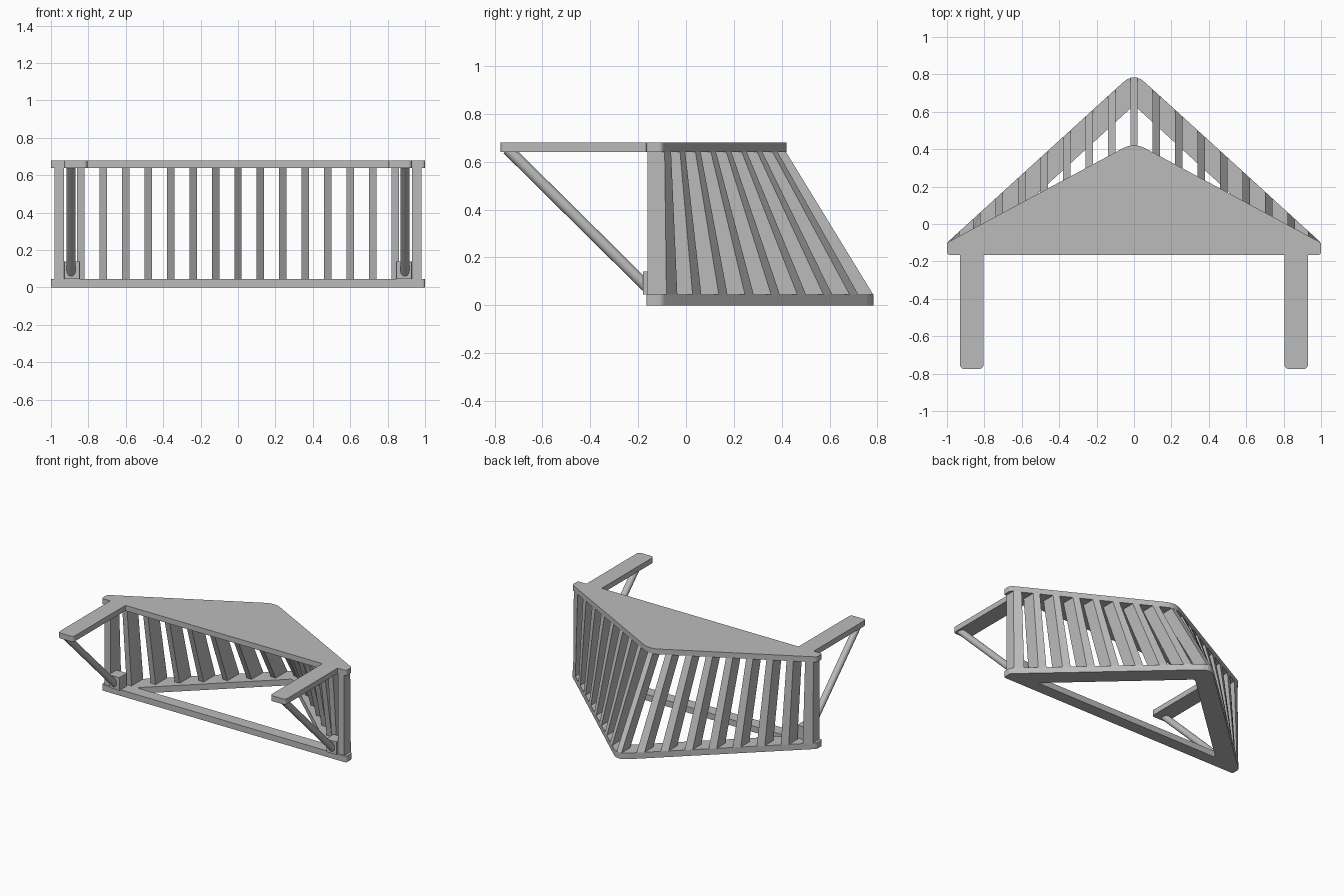
import bpy, bmesh
from mathutils import Vector

cube = bpy.data.objects.get("Cube")
if cube:
    bpy.data.objects.remove(cube, do_unlink=True)

grey = bpy.data.materials.new("plain grey")
grey.use_nodes = True
GREY = (0.5, 0.5, 0.5, 1)
grey.diffuse_color = GREY
grey.node_tree.nodes["Principled BSDF"].inputs["Base Color"].default_value = GREY

THICK, HEIGHT, FRONT, SIDE = 0.045, 0.68, -0.165, -0.1
PLATE_Z = HEIGHT - 0.04


def finish(bm, name):
    bmesh.ops.recalc_face_normals(bm, faces=bm.faces)
    mesh = bpy.data.meshes.new(name)
    bm.to_mesh(mesh)
    bm.free()
    mesh.materials.append(grey)
    obj = bpy.data.objects.new(name, mesh)
    bpy.context.collection.objects.link(obj)
    return obj


def rounded(corners, steps=5):
    """Round each (x, y, radius) corner of a closed outline."""
    out = []
    for i, (x, y, r) in enumerate(corners):
        p = Vector((x, y))
        a = p + (Vector(corners[i - 1][:2]) - p).normalized() * r
        b = p + (Vector(corners[(i + 1) % len(corners)][:2]) - p).normalized() * r
        for k in range(steps + 1):
            t = k / steps
            out.append(a * (1 - t) ** 2 + p * 2 * t * (1 - t) + b * t ** 2)
    return out


def mirrored(half):
    """Complete a right-hand outline that ends at the centre line."""
    return half + [(-x, y, r) for x, y, r in reversed(half) if x > 0]


def slab(name, loops, z0, z1):
    """Extrude an outline, with optional holes, between two heights."""
    bm = bmesh.new()
    for loop in loops:
        verts = [bm.verts.new((p.x, p.y, z0)) for p in loop]
        for i, v in enumerate(verts):
            bm.edges.new((verts[i - 1], v))
    bmesh.ops.triangle_fill(bm, edges=bm.edges[:], use_beauty=True)
    made = bmesh.ops.extrude_face_region(bm, geom=bm.faces[:])["geom"]
    top = [g for g in made if isinstance(g, bmesh.types.BMVert)]
    bmesh.ops.translate(bm, verts=top, vec=(0, 0, z1 - z0))
    return finish(bm, name)


def loft(name, low, high, z0, z1):
    """Join two matching plan sections into a leaning bar."""
    bm = bmesh.new()
    a = [bm.verts.new((x, y, z0)) for x, y in low]
    b = [bm.verts.new((x, y, z1)) for x, y in high]
    bm.faces.new(a)
    bm.faces.new(b)
    for i in range(len(a)):
        bm.faces.new((a[i - 1], a[i], b[i], b[i - 1]))
    return finish(bm, name)


# Top plate with its two forward arms
slab("top_plate", [rounded(mirrored([
    (0.805, FRONT, 0.004), (0.805, -0.775, 0.025), (0.93, -0.775, 0.025),
    (0.93, FRONT, 0.004), (1, FRONT, 0.015), (1, SIDE, 0.015),
    (0, 0.437, 0.07)]))], PLATE_Z, HEIGHT)

# Open triangular bottom frame
slab("bottom_frame", [
    rounded(mirrored([(1, FRONT, 0.015), (1, SIDE, 0.015), (0, 0.811, 0.08)])),
    rounded(mirrored([(0.775, -0.075, 0.02), (0, 0.635, 0.02)]))], 0, THICK)


# Slats lean from the bottom frame edge in to the plate edge
def section(x, half, apex, crest):
    slope = apex - SIDE
    outer = [min(crest, apex - slope * abs(u)) for u in (x - half, x + half)]
    back = max(min(outer) - 0.1, FRONT + 0.005)
    return [(x - half, back), (x + half, back),
            (x + half, outer[1]), (x - half, outer[0])]


for i in range(-8, 9):
    end = abs(i) == 8
    x = 0.955 * i / 8 if end else 0.12 * i
    half = 0.025 if end else 0.02
    loft("end_post" if end else "slat", section(x, half, 0.811, 0.782),
         section(x, half, 0.437, 0.418), THICK, PLATE_Z)

for s in (-1, 1):
    # Small foot block that takes the brace
    block = rounded([(s * 0.845, -0.18, 0.008), (s * 0.93, -0.18, 0.008),
                     (s * 0.93, -0.09, 0.008), (s * 0.845, -0.09, 0.008)])
    slab("brace_block", [block], THICK, 0.14)

    # Round diagonal brace under the arm
    start, stop = Vector((s * 0.892, -0.165, 0.078)), Vector((s * 0.892, -0.745, 0.652))
    axis = stop - start
    bpy.ops.mesh.primitive_cylinder_add(vertices=24, radius=0.024,
                                        depth=axis.length, location=(start + stop) / 2)
    rod = bpy.context.object
    rod.name = "diagonal_brace"
    rod.rotation_euler = axis.to_track_quat("Z", "Y").to_euler()
    rod.data.materials.append(grey)
    bpy.ops.object.shade_smooth_by_angle()
